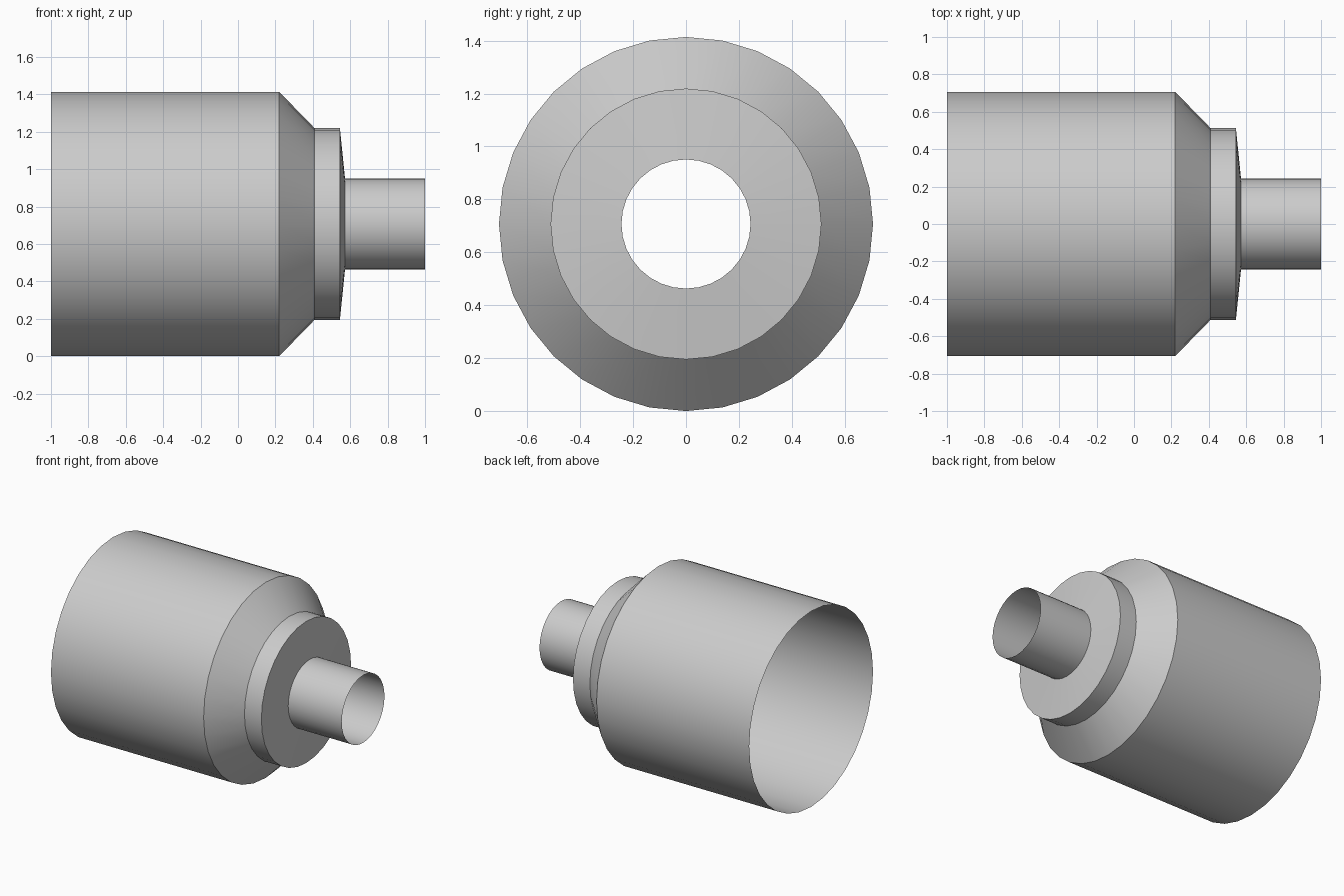
import bpy, bmesh, math

cube = bpy.data.objects.get("Cube")
if cube:
    bpy.data.objects.remove(cube, do_unlink=True)

SIDES = 32
AXIS_Z = 0.707

metal = bpy.data.materials.new("light grey")
metal.use_nodes = True
grey = (0.6, 0.6, 0.6, 1)
metal.diffuse_color = grey
metal.node_tree.nodes["Principled BSDF"].inputs["Base Color"].default_value = grey


def ring(bm, x, r):
    """Circle of vertices around the x axis."""
    angles = [2 * math.pi * i / SIDES for i in range(SIDES)]
    return [bm.verts.new((x, r * math.cos(a), r * math.sin(a))) for a in angles]


def open_tube(name, start, end):
    """Uncapped thin shell between two (x, radius) circles."""
    bm = bmesh.new()
    a, b = ring(bm, *start), ring(bm, *end)
    for i in range(SIDES):
        j = (i + 1) % SIDES
        face = bm.faces.new((a[i], a[j], b[j], b[i]))
        face.normal_update()
        mid = face.calc_center_median()
        # keep every face pointing away from the inside of the shell
        if face.normal.dot((0.5, mid.y, mid.z)) < 0:
            face.normal_flip()
        face.smooth = True
    mesh = bpy.data.meshes.new(name)
    bm.to_mesh(mesh)
    bm.free()
    mesh.materials.append(metal)
    obj = bpy.data.objects.new(name, mesh)
    obj.location.z = AXIS_Z
    bpy.context.collection.objects.link(obj)


# Outline from the wide open end to the narrow open end
parts = ["wide_body", "tapered_shoulder", "collar", "collar_face", "narrow_pipe"]
outline = [(-1, 0.707), (0.22, 0.707), (0.41, 0.512),
           (0.545, 0.512), (0.572, 0.244), (1, 0.244)]
for name, start, end in zip(parts, outline, outline[1:]):
    open_tube(name, start, end)
